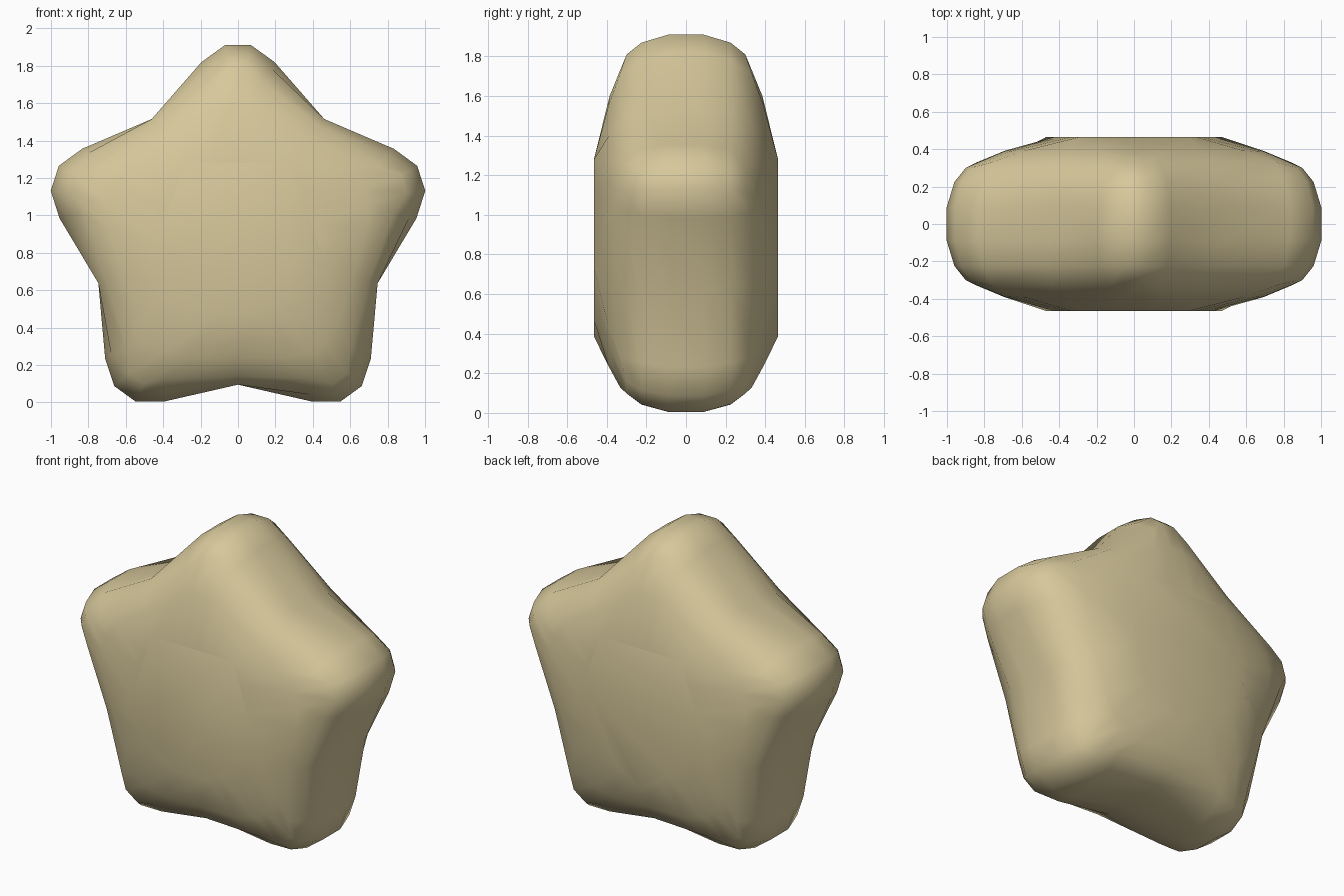
import bpy, bmesh, math

cube = bpy.data.objects.get("Cube")
if cube:
    bpy.data.objects.remove(cube, do_unlink=True)

CENTRE_Z = 0.88
NOTCH = math.radians(36)

# Half arm sections, from the rim to the face: (side offset, radius, depth)
# for the tip, for the shoulder, then (radius, depth) for the notch
SECTIONS = [
    ((0.07, 1.03, 0.09), (0.195, 0.94, 0.09), (0.785, 0.09)),
    ((0.06, 0.99, 0.225), (0.18, 0.905, 0.225), (0.785, 0.225)),
    ((0.05, 0.93, 0.30), (0.13, 0.835, 0.332), (0.74, 0.325)),
    ((0.045, 0.72, 0.386), (0.17, 0.67, 0.392), (0.643, 0.39)),
    ((0.05, 0.40, 0.465), (0.15, 0.40, 0.465), (0.494, 0.465)),
]


def star_ring(bm, section, side):
    """One closed loop of five arms, clockwise from the top."""
    tip, shoulder, (notch_r, notch_y) = section
    arm = [(-shoulder[0], *shoulder[1:]), (-tip[0], *tip[1:]), tip, shoulder,
           (notch_r * math.sin(NOTCH), notch_r * math.cos(NOTCH), notch_y)]
    ring = []
    for i in range(5):
        c, s = math.cos(i * 2 * NOTCH), math.sin(i * 2 * NOTCH)
        for w, r, y in arm:
            ring.append(bm.verts.new((w * c + r * s, side * y,
                                      CENTRE_Z + r * c - w * s)))
    return ring


# Puffy star body, front face through the rim to the back face
bm = bmesh.new()
rings = [star_ring(bm, s, -1) for s in reversed(SECTIONS)]
rings += [star_ring(bm, s, 1) for s in SECTIONS]
for a, b in zip(rings, rings[1:]):
    for i in range(len(a)):
        j = (i + 1) % len(a)
        bm.faces.new((a[i], a[j], b[j], b[i]))
bm.faces.new(rings[0])
bm.faces.new(rings[-1])
bmesh.ops.recalc_face_normals(bm, faces=bm.faces[:])
for face in bm.faces:
    face.smooth = True

mesh = bpy.data.meshes.new("star_body")
bm.to_mesh(mesh)
bm.free()
star = bpy.data.objects.new("star_body", mesh)
bpy.context.collection.objects.link(star)

# Pale sand colour
sand = bpy.data.materials.new("pale_sand")
sand.use_nodes = True
colour = (0.68, 0.58, 0.33, 1)
sand.diffuse_color = colour
sand.node_tree.nodes["Principled BSDF"].inputs["Base Color"].default_value = colour
mesh.materials.append(sand)
